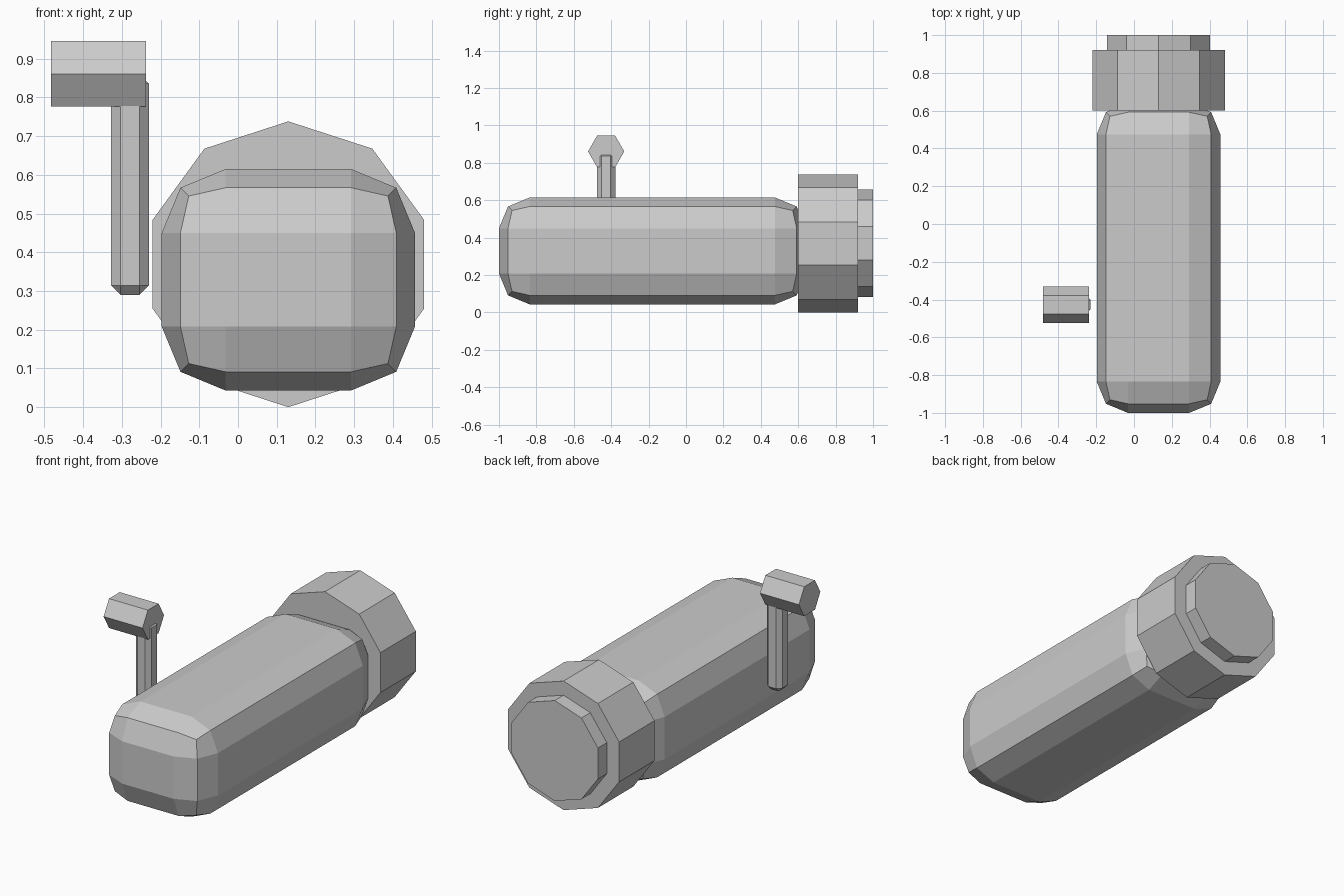
import bpy
import math

if "Cube" in bpy.data.objects:
    bpy.data.objects.remove(bpy.data.objects["Cube"])

grey = bpy.data.materials.new("light_grey")
grey.diffuse_color = (0.6, 0.6, 0.6, 1.0)
grey.use_nodes = True
grey.node_tree.nodes["Principled BSDF"].inputs["Base Color"].default_value = grey.diffuse_color


def finish(name):
    obj = bpy.context.object
    obj.name = name
    obj.data.materials.append(grey)
    return obj


def bevelled_box(name, low, high, width, segments):
    """Box between two corners with all edges rounded or chamfered."""
    centre = [(a + b) / 2 for a, b in zip(low, high)]
    bpy.ops.mesh.primitive_cube_add(size=1, location=centre)
    obj = finish(name)
    obj.scale = [b - a for a, b in zip(low, high)]
    bpy.ops.object.transform_apply(location=False, rotation=False, scale=True)
    bevel = obj.modifiers.new("bevel", 'BEVEL')
    bevel.width = width
    bevel.segments = segments
    bevel.limit_method = 'NONE'
    return obj


def prism(name, sides, radius, length, centre, rotation):
    bpy.ops.mesh.primitive_cylinder_add(vertices=sides, radius=radius, depth=length,
                                        location=centre, rotation=rotation)
    return finish(name)


ALONG_Y = (math.pi / 2, 0, 0)
ALONG_X = (0, math.pi / 2, 0)

# Long rounded body
bevelled_box("body", (-0.197, -1.0, 0.043), (0.457, 0.64, 0.615), 0.165, 2)

# Ten-sided collar and end cap at the back
prism("collar", 10, 0.369, 0.32, (0.13, 0.76, 0.369), ALONG_Y)
prism("end_cap", 10, 0.287, 0.10, (0.13, 0.95, 0.37), ALONG_Y)

# Side lever: chamfered post with a hexagonal grip
bevelled_box("lever_post", (-0.328, -0.476, 0.29), (-0.23, -0.378, 0.86), 0.0245, 1)
prism("lever_grip", 6, 0.097, 0.246, (-0.36, -0.427, 0.861), ALONG_X)
